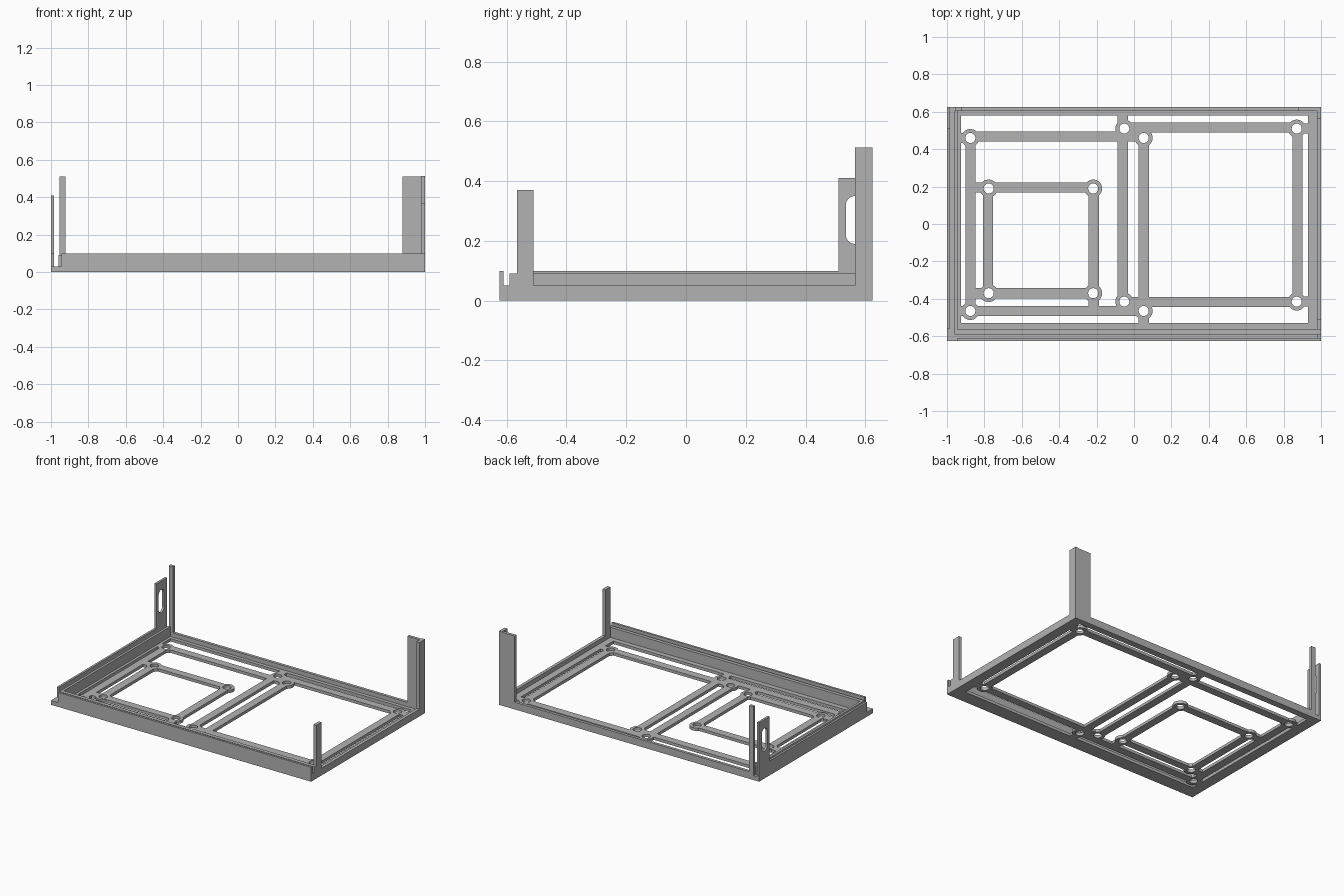
import bpy, bmesh, math
from mathutils import Vector
from mathutils.geometry import delaunay_2d_cdt

cube = bpy.data.objects.get("Cube")
if cube:
    bpy.data.objects.remove(cube, do_unlink=True)

grey = bpy.data.materials.new("light_grey")
grey.use_nodes = True
grey.diffuse_color = (0.45, 0.45, 0.45, 1)
grey.node_tree.nodes["Principled BSDF"].inputs["Base Color"].default_value = grey.diffuse_color


def finish(name, bm):
    bmesh.ops.recalc_face_normals(bm, faces=bm.faces)
    mesh = bpy.data.meshes.new(name)
    bm.to_mesh(mesh)
    bm.free()
    mesh.materials.append(grey)
    obj = bpy.data.objects.new(name, mesh)
    bpy.context.collection.objects.link(obj)
    return obj


def box(name, x, y, z):
    """Box spanning three (low, high) ranges."""
    bm = bmesh.new()
    bmesh.ops.create_cube(bm, size=1)
    for v in bm.verts:
        v.co = [r[0] + (c + 0.5) * (r[1] - r[0]) for c, r in zip(v.co, (x, y, z))]
    return finish(name, bm)


def rect(x0, x1, y0, y1):
    return [Vector(p) for p in ((x0, y0), (x1, y0), (x1, y1), (x0, y1))]


def capsule(cx, cy, r, half=0.0, n=24):
    """Circle, or a vertical rounded slot when half is above zero."""
    pts = []
    for i in range(n):
        a = math.tau * (i + 0.5) / n
        pts.append(Vector((cx + r * math.cos(a),
                           cy + r * math.sin(a) + math.copysign(half, math.sin(a)))))
    return pts


def slab(name, solids, holes, depth, to_world):
    """Merge flat outlines, cut the holes and thicken the result."""
    verts, faces = [], []
    for poly in solids + holes:
        faces.append(list(range(len(verts), len(verts) + len(poly))))
        verts += poly
    out_v, _, out_f, _, _, origin = delaunay_2d_cdt(verts, [], faces, 0, 1e-5)
    bm = bmesh.new()
    bv = [bm.verts.new((p.x, p.y, 0)) for p in out_v]
    for f, ids in zip(out_f, origin):
        if ids and max(ids) < len(solids):
            bm.faces.new([bv[i] for i in f])
    res = bmesh.ops.extrude_face_region(bm, geom=bm.faces[:], use_keep_orig=True)
    for v in res["geom"]:
        if isinstance(v, bmesh.types.BMVert):
            v.co.z = depth
    bmesh.ops.delete(bm, geom=[v for v in bm.verts if not v.link_faces], context="VERTS")
    for v in bm.verts:
        v.co = to_world(v.co)
    return finish(name, bm)


# Floor: outer border, three mounting frames, bosses with screw holes
W, D, B = 1.0, 0.625, 0.027
border = [rect(-W, -0.925, -D, D), rect(0.93, W, -D, D),
          rect(-W, W, -D, -0.53), rect(-W, W, 0.58, D)]


def hbar(x0, x1, y):
    return rect(x0, x1, y - B, y + B)


def vbar(x, y0, y1):
    return rect(x - B, x + B, y0, y1)


bars, centres = [], []
for x0, x1, y0, y1 in ((-0.875, 0.052, -0.465, 0.468),
                       (-0.06, 0.875, -0.417, 0.517),
                       (-0.78, -0.215, -0.37, 0.195)):
    bars += [hbar(x0, x1, y0), hbar(x0, x1, y1), vbar(x0, y0, y1), vbar(x1, y0, y1)]
for x0, x1, y0, y1 in ((-0.875, 0.052, -0.465, 0.46),
                       (-0.052, 0.87, -0.415, 0.51),
                       (-0.777, -0.218, -0.37, 0.19)):
    centres += [(x, y) for x in (x0, x1) for y in (y0, y1)]

# Short links tying the frames to each other and to the border
links = [hbar(-0.875, -0.78, 0.195), hbar(-0.875, -0.78, -0.37),
         vbar(-0.215, -0.465, -0.37), vbar(-0.06, 0.5, 0.6),
         vbar(0.052, -0.55, -0.44), hbar(-0.94, -0.875, 0.46),
         hbar(-0.94, -0.875, -0.465), hbar(0.87, 0.94, 0.51), hbar(0.87, 0.94, -0.415)]
bosses = [capsule(x, y, 0.048) for x, y in centres]
holes = [capsule(x, y, B) for x, y in centres]
slab("floor_frame", border + bars + links + bosses, holes, 0.02, lambda c: c.copy())

# Grooved front rail: base, outer lip, inner wall
box("front_rail_base", (-W, W), (-D, -0.565), (0, 0.03))
box("front_outer_lip", (-0.945, W), (-D, -0.61), (0, 0.1))
box("front_inner_wall", (-0.96, W), (-0.59, -0.565), (0, 0.09))

# Grooved rail on the -x side
box("side_rail_base", (-W, -0.945), (-D, D), (0, 0.03))
box("side_outer_lip", (-W, -0.985), (-0.56, D), (0, 0.1))
box("side_inner_wall", (-0.96, -0.943), (-0.59, 0.605), (0, 0.09))

# Low walls on the other two sides
box("left_wall", (0.978, W), (-D, D), (0, 0.05))
box("back_wall", (-0.955, W), (0.605, D), (0, 0.05))

# Corner posts
box("front_left_post", (0.978, W), (-0.565, -0.51), (0, 0.37))
box("back_left_post_side", (0.978, W), (0.565, D), (0, 0.513))
box("back_left_post_back", (0.88, W), (0.605, D), (0, 0.51))
box("back_right_post", (-0.955, -0.923), (0.605, D), (0, 0.51))

# Slotted upright plate
slab("slotted_plate", [rect(0.51, D, 0, 0.41)], [capsule(0.565, 0.27, 0.03, 0.05)],
     0.015, lambda c: Vector((c.z - W, c.x, c.y)))
